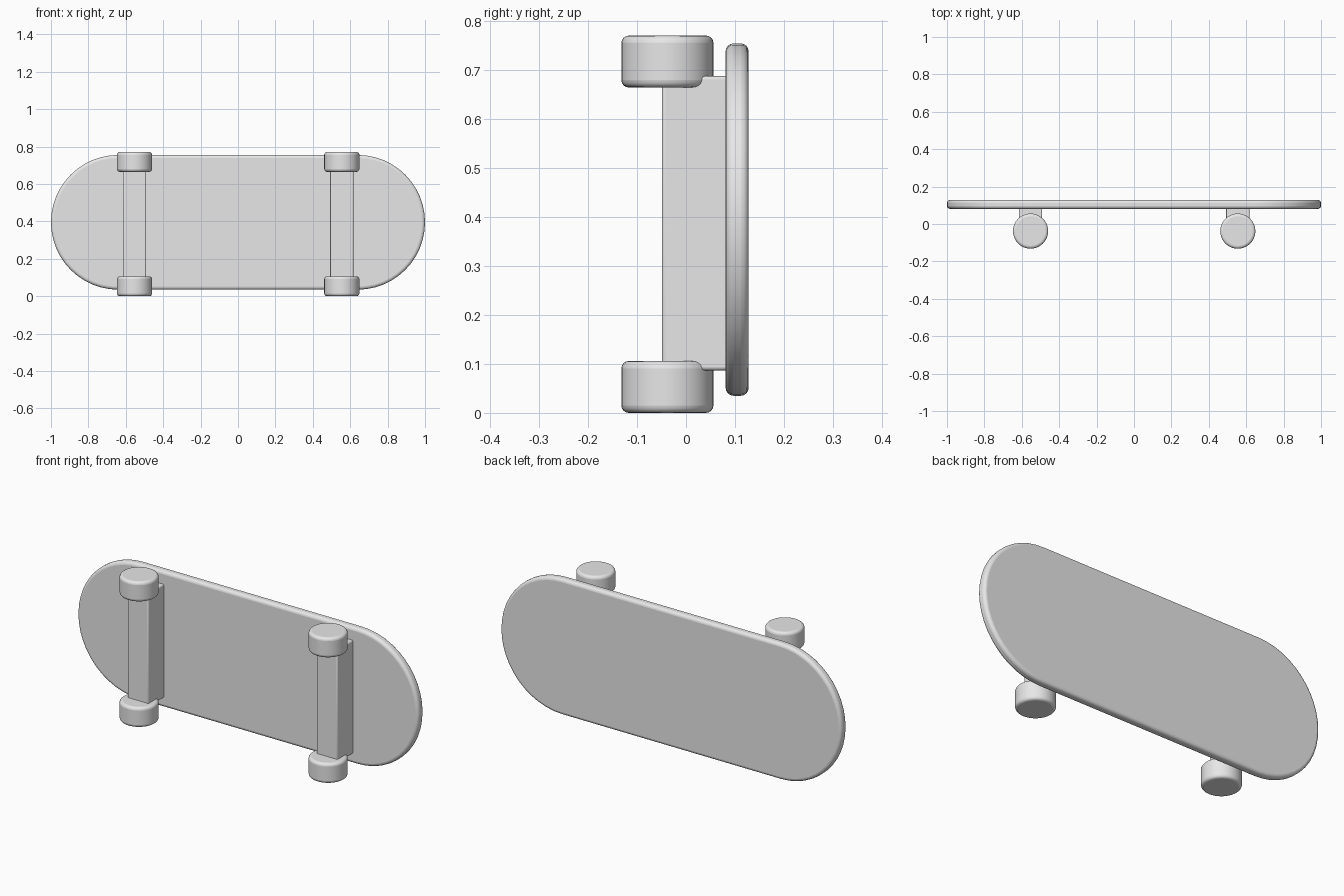
import bpy, bmesh, math

if "Cube" in bpy.data.objects:
    bpy.data.objects.remove(bpy.data.objects["Cube"])

grey = bpy.data.materials.new("light_grey")
grey.diffuse_color = (0.8, 0.8, 0.8, 1)
grey.use_nodes = True
grey.node_tree.nodes["Principled BSDF"].inputs["Base Color"].default_value = grey.diffuse_color


def finish(name, bm, bevel, segments=4):
    """Turn a bmesh into a softened, smooth-shaded object."""
    bmesh.ops.recalc_face_normals(bm, faces=bm.faces)
    mesh = bpy.data.meshes.new(name)
    bm.to_mesh(mesh)
    bm.free()
    mesh.materials.append(grey)
    ob = bpy.data.objects.new(name, mesh)
    bpy.context.collection.objects.link(ob)
    mod = ob.modifiers.new("rounded_edges", "BEVEL")
    mod.width = bevel
    mod.segments = segments
    mod.limit_method = "ANGLE"
    mod.angle_limit = math.radians(40)
    bpy.ops.object.select_all(action="DESELECT")
    ob.select_set(True)
    bpy.context.view_layer.objects.active = ob
    bpy.ops.object.shade_smooth_by_angle(angle=math.radians(40))
    return ob


def extruded(name, outline, to_point, vector, bevel):
    """Extrude a 2D outline along a vector."""
    bm = bmesh.new()
    face = bm.faces.new([bm.verts.new(to_point(a, b)) for a, b in outline])
    res = bmesh.ops.extrude_face_region(bm, geom=[face])
    verts = [v for v in res["geom"] if isinstance(v, bmesh.types.BMVert)]
    bmesh.ops.translate(bm, verts=verts, vec=vector)
    return finish(name, bm, bevel)


# Deck: board with two semicircular ends, standing on its long edge
R, MID = 0.36, 0.395
N = 24
outline = []
for side, start in ((1, -math.pi / 2), (-1, math.pi / 2)):
    for i in range(N + 1):
        a = start + math.pi * i / N
        outline.append((side * (1 - R) + R * math.cos(a), MID + R * math.sin(a)))
extruded("deck", outline, lambda x, z: (x, 0.081, z), (0, 0.047, 0), 0.016)

# Axle blocks and wheels, one set near each end
WHEEL_R, WHEEL_Y = 0.094, -0.038
for label, cx in (("left", -0.553), ("right", 0.555)):
    block = [(cx - 0.062, -0.049), (cx + 0.062, -0.049),
             (cx + 0.062, 0.09), (cx - 0.062, 0.09)]
    extruded(label + "_axle_block", block, lambda x, y: (x, y, 0.087),
             (0, 0, 0.601), 0.007)

    circle = [(cx + WHEEL_R * math.cos(math.tau * i / 40),
               WHEEL_Y + WHEEL_R * math.sin(math.tau * i / 40)) for i in range(40)]
    for end, z in (("lower", 0.0), ("upper", 0.665)):
        extruded(f"{label}_{end}_wheel", circle, lambda x, y: (x, y, z),
                 (0, 0, 0.106), 0.015)
